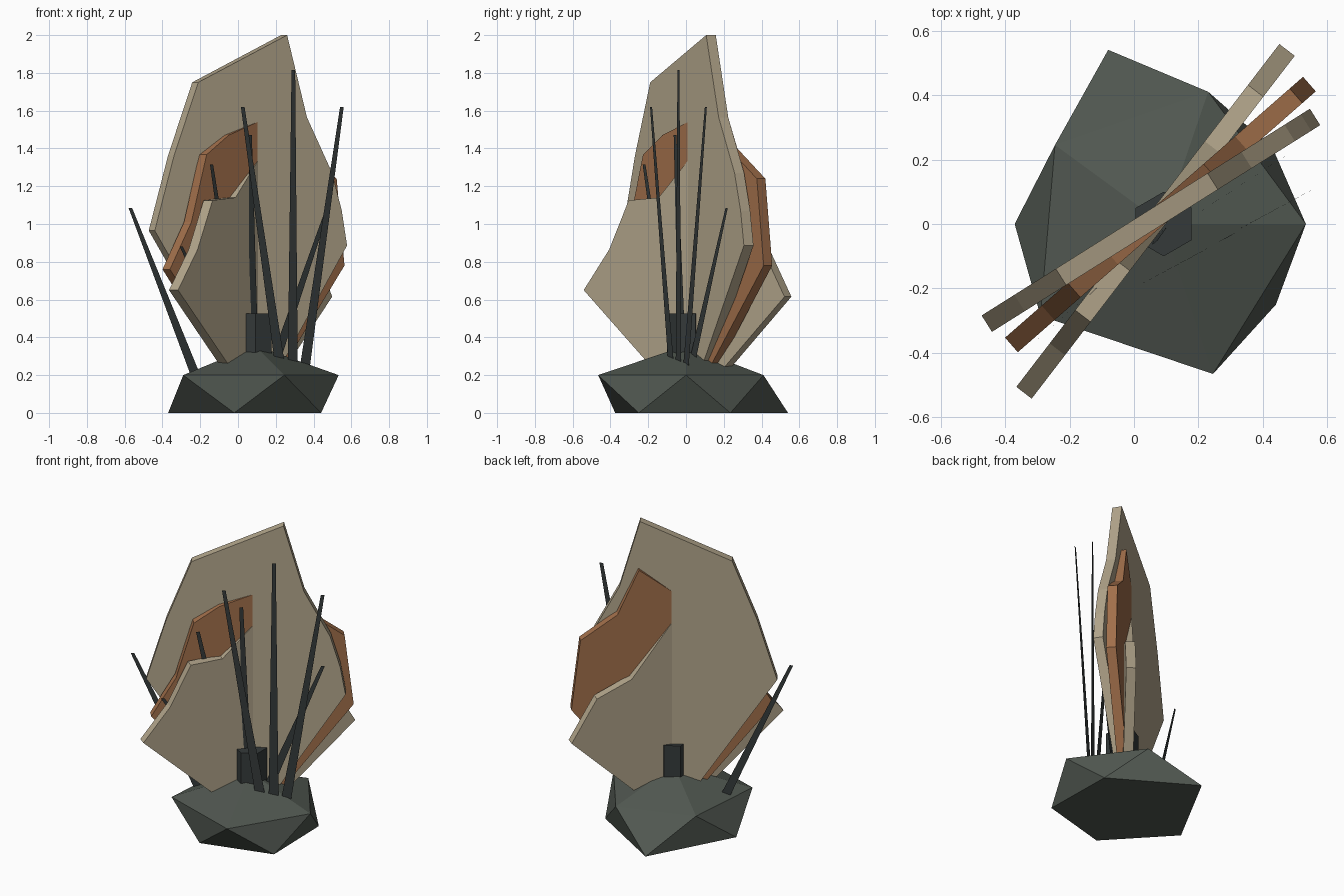
import bpy, bmesh, math
from mathutils import Vector

if "Cube" in bpy.data.objects:
    bpy.data.objects.remove(bpy.data.objects["Cube"])


def paint(name, rgb):
    m = bpy.data.materials.new(name)
    m.diffuse_color = (*rgb, 1)
    m.use_nodes = True
    m.node_tree.nodes["Principled BSDF"].inputs["Base Color"].default_value = m.diffuse_color
    return m


BEIGE = paint("beige", (0.45, 0.38, 0.26))
RUST = paint("rust", (0.36, 0.16, 0.07))
STONE = paint("stone", (0.08, 0.095, 0.08))
DARK = paint("dark", (0.035, 0.042, 0.042))


def finish(name, bm, mat):
    me = bpy.data.meshes.new(name)
    bm.to_mesh(me)
    bm.free()
    me.materials.append(mat)
    ob = bpy.data.objects.new(name, me)
    bpy.context.collection.objects.link(ob)
    return ob


def slab(name, angle, profile, mat, thick=0.06):
    """Upright plate: profile (u, z) in a vertical plane through the shared axis."""
    a = math.radians(angle)
    d = Vector((math.cos(a), math.sin(a), 0))
    n = Vector((math.sin(a), -math.cos(a), 0))
    axis = Vector((0.085, 0.032, 0))
    bm = bmesh.new()
    front = bm.faces.new([bm.verts.new(axis + d * u + n * thick / 2 + Vector((0, 0, z)))
                          for u, z in profile])
    back = bmesh.ops.extrude_face_region(bm, geom=[front], use_keep_orig=True)
    bmesh.ops.translate(bm, vec=-n * thick,
                        verts=[g for g in back["geom"] if isinstance(g, bmesh.types.BMVert)])
    bmesh.ops.recalc_face_normals(bm, faces=bm.faces)
    return finish(name, bm, mat)


def blade(name, base, tip, angle, wide=0.03, narrow=0.011):
    """Flat tapering card lying in a vertical plane."""
    a = math.radians(angle)
    b, t = Vector(base), Vector(tip)
    side = Vector((math.cos(a), math.sin(a), 0))
    bm = bmesh.new()
    bm.faces.new([bm.verts.new(p) for p in
                  (b - side * wide, b + side * wide, t + side * narrow, t - side * narrow)])
    return finish(name, bm, DARK)


# Faceted rock: lower ring on the ground, upper ring, apex
lower = [(0.43, 0.235), (-0.08, 0.54), (-0.37, 0), (-0.02, -0.375), (0.44, -0.25)]
upper = [(0.533, 0), (0.23, 0.41), (-0.245, 0.245), (-0.29, -0.285), (0.245, -0.465)]
bm = bmesh.new()
low = [bm.verts.new((x, y, 0)) for x, y in lower]
up = [bm.verts.new((x, y, 0.2)) for x, y in upper]
apex = bm.verts.new((0.09, 0, 0.357))
bm.faces.new(low[::-1])
for i in range(5):
    j = (i + 1) % 5
    bm.faces.new((up[i], up[j], apex))
    bm.faces.new((low[i], up[j], up[i]))
    bm.faces.new((low[i], low[j], up[j]))
bmesh.ops.recalc_face_normals(bm, faces=bm.faces)
finish("rock_base", bm, STONE)

# Hexagonal stub on top of the rock
bpy.ops.mesh.primitive_cylinder_add(vertices=6, radius=0.1, depth=0.3, location=(0.092, 0, 0.375))
stub = bpy.context.object
stub.name = "hexagonal_stub"
stub.data.materials.append(DARK)

# Three crossing plates
slab("tall_plate", 32.2, [(0, 0.02), (0.563, 0.886), (0.53, 1.07), (0.47, 1.27), (0.312, 1.565),
     (0.188, 2.0), (-0.368, 1.75), (-0.52, 1.36), (-0.64, 0.965)], BEIGE)
slab("rust_plate", 41.2, [(0, 0.02), (0.61, 0.78), (0.555, 1.24), (0.33, 1.4), (0.2, 1.69),
     (0, 1.54), (-0.205, 1.47), (-0.36, 1.367), (-0.467, 1.01), (-0.618, 0.76)], RUST)
slab("low_plate", 52.5, [(0, 0.02), (0.64, 0.615), (0.48, 0.89), (0.26, 0.99), (0, 1.34),
     (-0.2, 1.14), (-0.4, 1.125), (-0.53, 0.865), (-0.7, 0.65)], BEIGE)

# Flat reed blades: base, tip, plane angle
reeds = [
    ((0.22, -0.08, 0.27), (0.025, -0.185, 1.62), 29),
    ((0.29, -0.04, 0.25), (0.293, -0.04, 1.815), 29),
    ((0.355, 0.0, 0.25), (0.55, 0.105, 1.62), 29),
    ((-0.225, -0.087, 0.2), (-0.57, -0.294, 1.085), 31),
    ((0.2, 0.035, 0.28), (0.475, 0.215, 1.085), 33),
    ((0.085, -0.02, 0.28), (0.065, -0.058, 1.47), 40),
    ((0.015, -0.07, 0.28), (-0.14, -0.222, 1.315), 42),
    ((-0.01, -0.1, 0.27), (-0.3, -0.36, 0.88), 42),
]
for i, (b, t, ang) in enumerate(reeds, 1):
    blade(f"reed_blade_{i}", b, t, ang)
